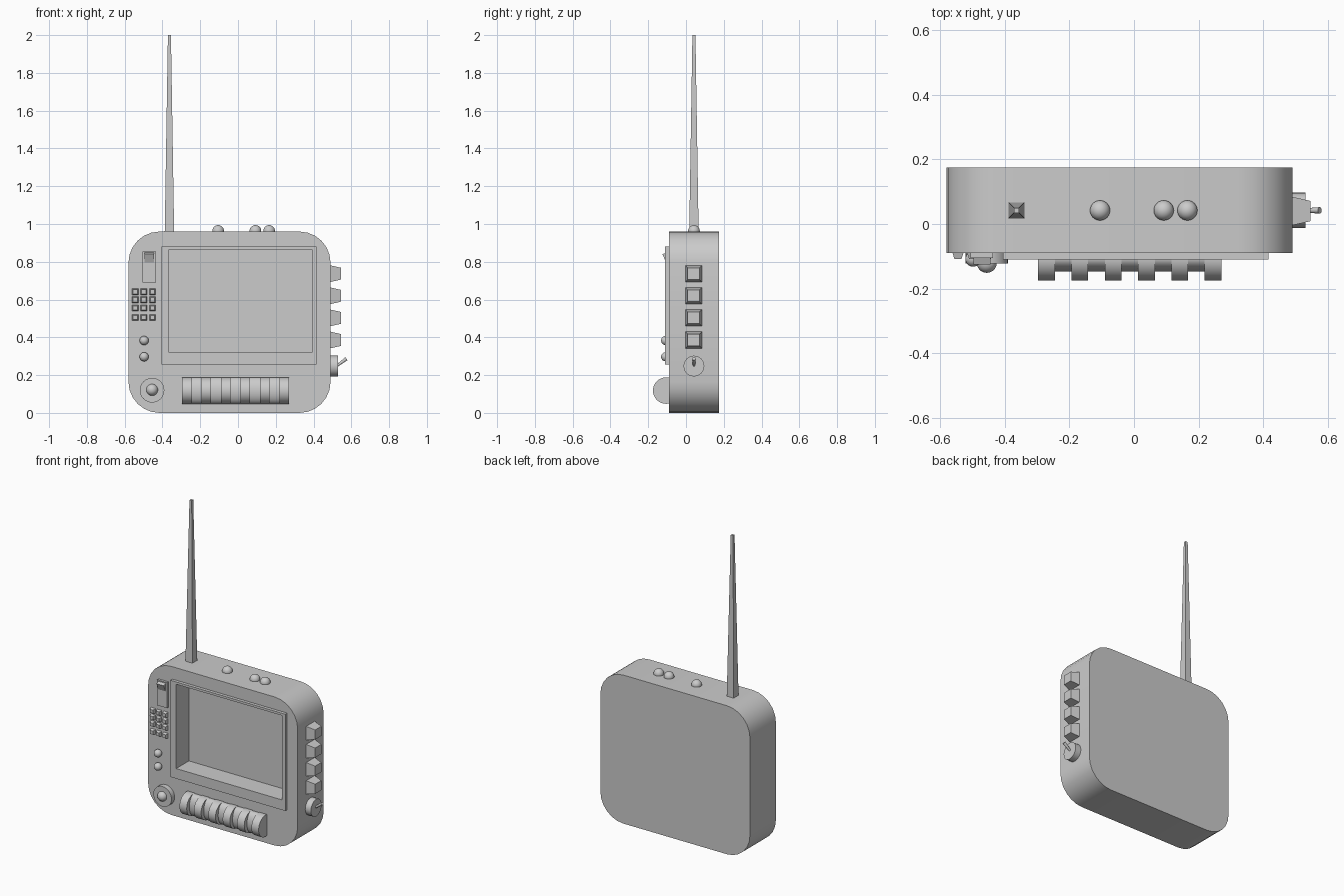
import bpy, bmesh, math
from mathutils import Vector

if "Cube" in bpy.data.objects:
    bpy.data.objects.remove(bpy.data.objects["Cube"])

FRONT = -0.09   # y of the body's front face
SIDE = 0.49     # x of the body's right face


def make(name, bm, smooth=False):
    bmesh.ops.recalc_face_normals(bm, faces=bm.faces[:])
    me = bpy.data.meshes.new(name)
    bm.to_mesh(me)
    bm.free()
    ob = bpy.data.objects.new(name, me)
    bpy.context.collection.objects.link(ob)
    if smooth:
        finish(ob)
    return ob


def finish(ob):
    bpy.ops.object.select_all(action='DESELECT')
    ob.select_set(True)
    bpy.context.view_layer.objects.active = ob
    bpy.ops.object.shade_smooth_by_angle(angle=math.radians(35))


def loft(name, a, b, smooth=False):
    """Closed solid between two matching outlines."""
    bm = bmesh.new()
    va = [bm.verts.new(p) for p in a]
    vb = [bm.verts.new(p) for p in b]
    n = len(a)
    bm.faces.new(va)
    bm.faces.new(vb)
    for i in range(n):
        j = (i + 1) % n
        bm.faces.new((va[i], va[j], vb[j], vb[i]))
    return make(name, bm, smooth)


def rect(u0, u1, v0, v1):
    return [(u0, v0), (u1, v0), (u1, v1), (u0, v1)]


def box(name, x0, x1, y0, y1, z0, z1):
    r = rect(x0, x1, z0, z1)
    return loft(name, [(x, y0, z) for x, z in r], [(x, y1, z) for x, z in r])


def rod(name, p, q, r0, r1, n=24):
    """Round bar or disc from p to q."""
    p, q = Vector(p), Vector(q)
    rot = (q - p).to_track_quat('Z', 'Y')
    ring = [Vector((math.cos(2 * math.pi * i / n), math.sin(2 * math.pi * i / n), 0)) for i in range(n)]
    return loft(name, [p + rot @ (v * r0) for v in ring], [q + rot @ (v * r1) for v in ring], True)


def ball(name, pos, r):
    bm = bmesh.new()
    bmesh.ops.create_uvsphere(bm, u_segments=24, v_segments=16, radius=r)
    bmesh.ops.translate(bm, verts=bm.verts[:], vec=pos)
    return make(name, bm, True)


def cut(ob, cutter):
    m = ob.modifiers.new("recess", 'BOOLEAN')
    m.operation = 'DIFFERENCE'
    m.solver = 'EXACT'
    m.object = cutter
    bpy.context.view_layer.objects.active = ob
    bpy.ops.object.modifier_apply(modifier=m.name)


# Rounded case
R, SEG = 0.165, 6
outline = []
for k, (cx, cz) in enumerate([(SIDE - R, 0.96 - R), (-0.58 + R, 0.96 - R), (-0.58 + R, R), (SIDE - R, R)]):
    for i in range(SEG + 1):
        t = math.pi / 2 * (k + i / SEG)
        outline.append((cx + R * math.cos(t), cz + R * math.sin(t)))
case = loft("case", [(x, FRONT, z) for x, z in outline], [(x, 0.175, z) for x, z in outline])

# Screen surround with a deep recess
surround = box("screen_surround", -0.405, 0.415, -0.11, FRONT + 0.001, 0.255, 0.88)
cutter = box("recess_cutter", -0.365, 0.393, -0.2, 0.02, 0.32, 0.865)
cutter.hide_render = True
for ob in (case, surround):
    cut(ob, cutter)
bpy.data.objects.remove(cutter)
finish(case)

# Tapered square antenna
ax, ay = -0.363, 0.042
loft("antenna",
     [(ax + x, ay + y, 0.95) for x, y in rect(-0.025, 0.025, -0.025, 0.025)],
     [(ax + x, ay + y, 2.0) for x, y in rect(-0.008, 0.008, -0.008, 0.008)])

# Dome buttons on top
for x in (-0.105, 0.092, 0.165):
    ball("top_dome", (x, 0.042, 0.963), 0.031)

# Tapered square buttons on the right side
for z in (0.737, 0.62, 0.503, 0.386):
    loft("side_button",
         [(SIDE - 0.005, 0.04 + u, z + v) for u, v in rect(-0.045, 0.045, -0.045, 0.045)],
         [(0.546, 0.04 + u, z + v) for u, v in rect(-0.031, 0.031, -0.031, 0.031)])

# Side toggle switch
rod("toggle_base", (SIDE - 0.01, 0.042, 0.248), (0.53, 0.042, 0.248), 0.055, 0.055)
rod("toggle_lever", (0.522, 0.042, 0.248), (0.574, 0.042, 0.287), 0.006, 0.01, 12)

# Rocker switch on the front: plate and wedge
box("switch_plate", -0.505, -0.435, -0.105, FRONT + 0.005, 0.69, 0.855)
wedge = [(-0.1, 0.785), (-0.1, 0.85), (-0.125, 0.84)]
loft("switch_wedge", [(-0.496, y, z) for y, z in wedge], [(-0.444, y, z) for y, z in wedge])

# Keypad
for x in (-0.544, -0.499, -0.453):
    for z in (0.641, 0.599, 0.556, 0.505):
        a, b = 0.018, 0.011
        loft("keypad_key",
             [(x + u, FRONT + 0.005, z + v) for u, v in rect(-a, a, -a, a)],
             [(x + u, -0.108, z + v) for u, v in rect(-b, b, -b, b)])

# Small round buttons
for z in (0.383, 0.297):
    ball("front_button", (-0.497, -0.108, z), 0.024)

# Dial
rod("dial_disc", (-0.455, FRONT + 0.005, 0.12), (-0.455, -0.122, 0.12), 0.065, 0.065, 32)
ball("dial_ball", (-0.455, -0.12, 0.122), 0.031)

# Row of thick and thin rollers
W = 0.566 / 11
for i in range(11):
    depth = 0.07 if i % 2 == 0 else 0.042
    ring = [(-0.105 + depth * math.cos(2 * math.pi * k / 32), 0.118 + 0.07 * math.sin(2 * math.pi * k / 32))
            for k in range(32)]
    x = -0.296 + i * W
    loft("roller", [(x, y, z) for y, z in ring], [(x + W, y, z) for y, z in ring], True)
